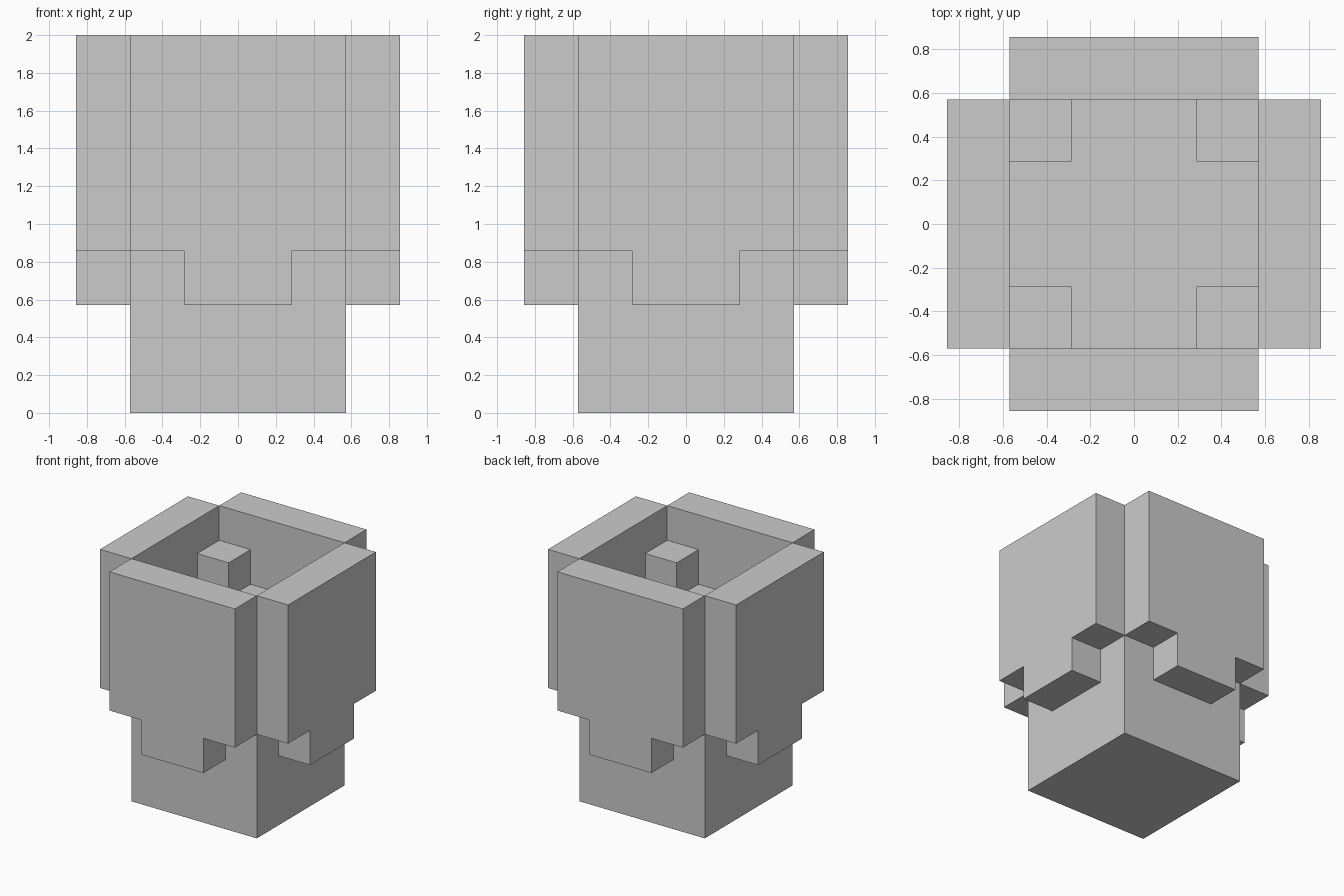
import bpy, bmesh
from math import pi
from mathutils import Matrix

if "Cube" in bpy.data.objects:
    bpy.data.objects.remove(bpy.data.objects["Cube"])

U = 2 / 7  # the whole model sits on a grid of 7 units in height


def add_object(name, bm):
    bmesh.ops.recalc_face_normals(bm, faces=bm.faces)
    mesh = bpy.data.meshes.new(name)
    bm.to_mesh(mesh)
    bm.free()
    obj = bpy.data.objects.new(name, mesh)
    bpy.context.collection.objects.link(obj)
    return obj


def box(name, lo, hi):
    bm = bmesh.new()
    bmesh.ops.create_cube(bm, size=1)
    for v in bm.verts:
        v.co = [(a + b) / 2 * U + c * (b - a) * U for a, b, c in zip(lo, hi, v.co)]
    return add_object(name, bm)


def panel(name, angle):
    # Wide slab with a narrower tab hanging from its lower edge
    profile = [(-2, 7), (-2, 3), (-1, 3), (-1, 2), (1, 2), (1, 3), (2, 3), (2, 7)]
    bm = bmesh.new()
    face = bm.faces.new([bm.verts.new((x * U, -3 * U, z * U)) for x, z in profile])
    ext = bmesh.ops.extrude_face_region(bm, geom=[face], use_keep_orig=True)
    moved = [g for g in ext["geom"] if isinstance(g, bmesh.types.BMVert)]
    bmesh.ops.translate(bm, verts=moved, vec=(0, U, 0))
    bmesh.ops.rotate(bm, verts=bm.verts, cent=(0, 0, 0), matrix=Matrix.Rotation(angle, 3, "Z"))
    return add_object(name, bm)


# Central block, its top is the recessed floor
box("core", (-2, -2, 0), (2, 2, 5))

# Four side panels rising above the floor
for i, side in enumerate(("front", "right", "back", "left")):
    panel(side + "_panel", i * pi / 2)

# Small cubes in the inner corners of the recess
for sx, x in (("left", -2), ("right", 1)):
    for sy, y in (("front", -2), ("back", 1)):
        box(f"{sy}_{sx}_corner_block", (x, y, 5), (x + 1, y + 1, 6))
